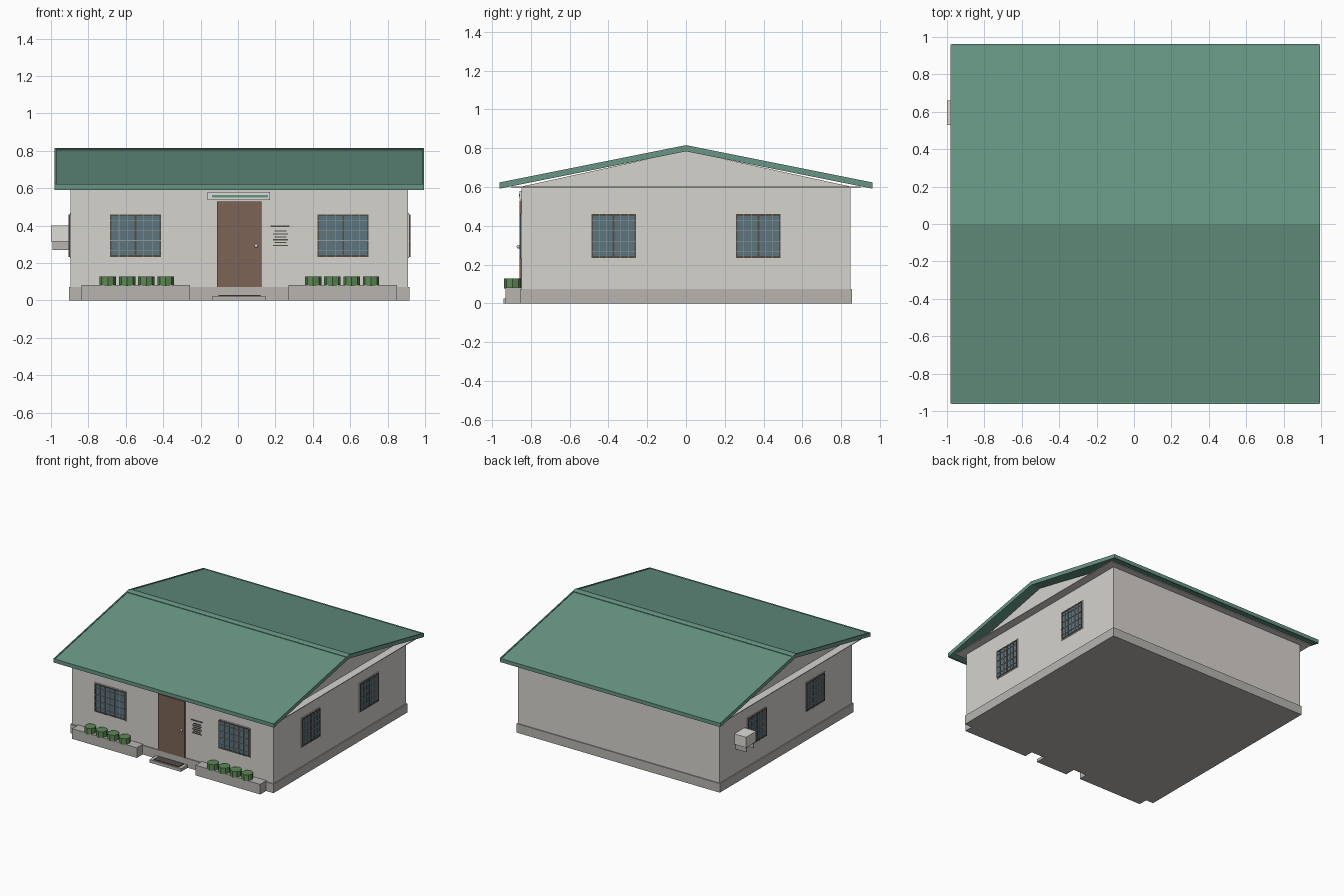
import bpy, bmesh, math
from mathutils import Matrix, Vector

cube = bpy.data.objects.get("Cube")
if cube:
    bpy.data.objects.remove(cube)


def material(name, r, g, b):
    """Flat material from 0-255 display values, stored as linear."""
    col = [((c / 255 + 0.055) / 1.055) ** 2.4 for c in (r, g, b)] + [1]
    m = bpy.data.materials.new(name)
    m.use_nodes = True
    m.diffuse_color = col
    m.node_tree.nodes["Principled BSDF"].inputs["Base Color"].default_value = col
    return m


WALL = material("pale plaster", 214, 211, 206)
STONE = material("grey concrete", 184, 181, 176)
ROOF = material("roof green", 104, 150, 133)
WOOD = material("door brown", 124, 100, 86)
DARK = material("dark frame", 84, 76, 70)
GLASS = material("window glass", 92, 117, 127)
BARS = material("grille grey", 150, 152, 150)
LEAF = material("shrub green", 94, 138, 86)
METAL = material("light metal", 222, 220, 215)

CX = 0.0075          # middle of the house across its width
WX, WY = 0.9025, 0.848   # half sizes of the walls
EAVE = 0.596


def finish(name, bm, mats, loc=(0, 0, 0), turn=0):
    bmesh.ops.recalc_face_normals(bm, faces=bm.faces)
    me = bpy.data.meshes.new(name)
    bm.to_mesh(me)
    bm.free()
    for m in mats:
        me.materials.append(m)
    ob = bpy.data.objects.new(name, me)
    ob.location = loc
    ob.rotation_euler.z = turn
    bpy.context.collection.objects.link(ob)
    return ob


def add_box(bm, x, y, z, index=0):
    """Box between (low, high) pairs."""
    size = [b - a for a, b in (x, y, z)]
    mid = [(a + b) / 2 for a, b in (x, y, z)]
    made = bmesh.ops.create_cube(
        bm, size=1, matrix=Matrix.Translation(mid) @ Matrix.Diagonal((*size, 1)))
    for f in {f for v in made["verts"] for f in v.link_faces}:
        f.material_index = index


def box(name, x, y, z, mat):
    bm = bmesh.new()
    add_box(bm, x, y, z)
    return finish(name, bm, [mat])


def prism(name, profile, x0, x1, mat):
    """Extrude a (y, z) profile along x."""
    bm = bmesh.new()
    face = bm.faces.new([bm.verts.new((x0, y, z)) for y, z in profile])
    out = bmesh.ops.extrude_face_region(bm, geom=[face])
    new = [v for v in out["geom"] if isinstance(v, bmesh.types.BMVert)]
    bmesh.ops.translate(bm, verts=new, vec=Vector((x1 - x0, 0, 0)))
    return finish(name, bm, [mat])


def chevron(name, half, top, thick, drop, x0, x1, mat):
    """Inverted V band that follows the roof pitch."""
    prism(name, [(-half, top - drop), (0, top), (half, top - drop),
                 (half, top - drop - thick), (0, top - thick),
                 (-half, top - drop - thick)], x0, x1, mat)


# Plinth, walls, ceiling slab and gables
box("plinth", (CX - 0.91, CX + 0.91), (-0.856, 0.856), (0, 0.073), STONE)
box("walls", (CX - WX, CX + WX), (-WY, WY), (0.073, EAVE), WALL)
box("ceiling_slab", (CX - 0.967, CX + 0.967), (-0.9, 0.9), (EAVE, 0.602), WALL)
prism("gables", [(-0.85, 0.602), (0, 0.787), (0.85, 0.602)], CX - WX, CX + WX, WALL)

# Roof with ridge cap, barge boards and eave boards
RX = 0.982
PITCH = 0.2
chevron("roof", 0.955, 0.81, 0.024, 0.955 * PITCH, CX - RX, CX + RX, ROOF)
chevron("ridge_cap", 0.03, 0.815, 0.01, 0.03 * PITCH, CX - RX, CX + RX, ROOF)
for side, name in ((-1, "left_end"), (1, "right_end")):
    a, b = sorted((CX + side * 0.9875, CX + side * 0.978))
    chevron("barge_board_" + name, 0.96, 0.816, 0.032, 0.96 * PITCH, a, b, ROOF)
for side, name in ((-1, "front"), (1, "back")):
    y = sorted((side * 0.962, side * 0.952))
    box("eave_board_" + name, (CX - RX, CX + RX), y, (0.592, 0.622), ROOF)


def window(name, width, loc, turn):
    """Framed, barred window that faces -y before turning."""
    w, h = width / 2, 0.12
    bm = bmesh.new()
    add_box(bm, (-w, w), (-0.004, 0.01), (-h, h), 0)
    i, j = w - 0.006, h - 0.006
    add_box(bm, (-i, i), (-0.006, 0), (-j, j), 2)
    # dark sash frame and centre post
    for s in (-1, 1):
        add_box(bm, sorted((s * i, s * (i - 0.008))), (-0.009, 0), (-j, j), 1)
        add_box(bm, (-i, i), (-0.009, 0), sorted((s * j, s * (j - 0.01))), 1)
    add_box(bm, (-0.005, 0.005), (-0.009, 0), (-j, j), 1)
    # grille
    for k in (-0.62, -0.3, 0.3, 0.62):
        add_box(bm, (k * w - 0.0018, k * w + 0.0018), (-0.011, -0.005), (-j, j), 3)
    for k in (-0.66, -0.22, 0.22, 0.66):
        add_box(bm, (-i, i), (-0.011, -0.005), (k * h - 0.0018, k * h + 0.0018), 3)
    finish(name, bm, [WALL, DARK, GLASS, BARS], loc, turn)


for s, end in ((-1, "a"), (1, "b")):
    window("front_window_" + end, 0.285, (CX + s * 0.555, -WY, 0.347), 0)
    window("right_side_window_" + end, 0.243, (CX + WX, s * 0.373, 0.347), math.pi / 2)
    window("left_side_window_" + end, 0.243, (CX - WX, s * 0.373, 0.347), -math.pi / 2)

# Door with knob
box("door", (-0.113, 0.125), (-0.86, -WY), (0.073, 0.53), WOOD)
bm = bmesh.new()
bmesh.ops.create_uvsphere(bm, u_segments=10, v_segments=6, radius=0.01)
finish("door_knob", bm, [METAL], (0.097, -0.864, 0.292))

# Blank panel with a green stripe over the door
box("door_panel", (-0.162, 0.172), (-0.858, -WY), (0.536, 0.58), METAL)
box("door_panel_stripe", (-0.14, 0.16), (-0.862, -0.857), (0.551, 0.565), ROOF)

# Slatted vent beside the door
bm = bmesh.new()
add_box(bm, (0.175, 0.275), (-0.854, -WY), (0.393, 0.4))
for k in range(6):
    z = 0.294 + k * 0.0155
    inset = 0.008 if k % 2 else 0
    add_box(bm, (0.187 + inset, 0.267 - inset), (-0.853, -WY), (z - 0.003, z + 0.003))
finish("vent_slats", bm, [DARK])

# Step and mat
box("door_step", (-0.135, 0.148), (-0.942, -0.85), (0, 0.024), STONE)
box("door_mat", (-0.105, 0.12), (-0.93, -0.865), (0.024, 0.03), DARK)

# Planters with round shrubs
for s, end in ((-1, "left_end"), (1, "right_end")):
    mid = CX + s * 0.553
    box("planter_" + end, (mid - 0.29, mid + 0.29), (-0.93, -0.85), (0, 0.082), STONE)
    bm = bmesh.new()
    for k in range(4):
        x = CX + s * 0.549 + (k - 1.5) * 0.103
        bmesh.ops.create_cone(bm, cap_ends=True, segments=8, radius1=0.044, radius2=0.044,
                              depth=0.05, matrix=Matrix.Translation((x, -0.896, 0.102)))
    finish("shrubs_" + end, bm, [LEAF])

# Air conditioner on its brackets
box("air_conditioner", (-1, -0.89), (0.53, 0.66), (0.315, 0.4), METAL)
for y, end in ((0.545, "front"), (0.635, "back")):
    box("bracket_" + end, (-0.992, -0.89), (y, y + 0.01), (0.27, 0.315), STONE)
